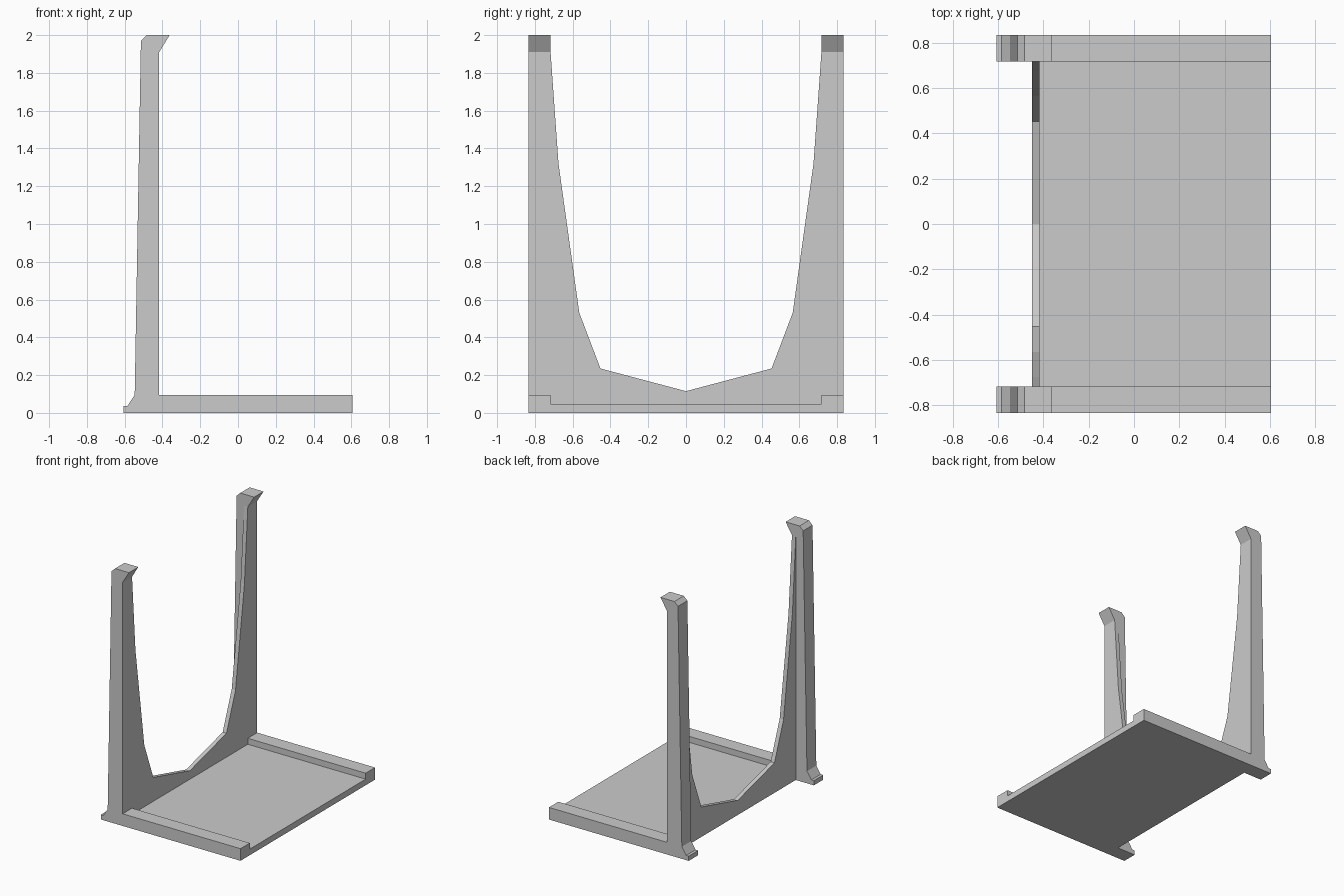
import bpy, bmesh
from mathutils import Vector

cube = bpy.data.objects.get("Cube")
if cube:
    bpy.data.objects.remove(cube, do_unlink=True)

grey = bpy.data.materials.new("plain_grey")
grey.use_nodes = True
colour = (0.6, 0.6, 0.6, 1)
grey.diffuse_color = colour
grey.node_tree.nodes["Principled BSDF"].inputs["Base Color"].default_value = colour


def extrude_profile(name, points, place, start, end):
    """Extrude a 2D outline along the axis chosen by place(u, v, depth)."""
    bm = bmesh.new()
    face = bm.faces.new([bm.verts.new(place(u, v, start)) for u, v in points])
    offset = Vector(place(0, 0, end)) - Vector(place(0, 0, start))
    new = bmesh.ops.extrude_face_region(bm, geom=[face])["geom"]
    verts = [g for g in new if isinstance(g, bmesh.types.BMVert)]
    bmesh.ops.translate(bm, verts=verts, vec=offset)
    bmesh.ops.recalc_face_normals(bm, faces=bm.faces)
    mesh = bpy.data.meshes.new(name)
    bm.to_mesh(mesh)
    bm.free()
    mesh.materials.append(grey)
    obj = bpy.data.objects.new(name, mesh)
    bpy.context.collection.objects.link(obj)
    return obj


def along_y(x, z, y):
    return (x, y, z)


def along_x(y, z, x):
    return (x, y, z)


INNER, OUTER = 0.717, 0.833      # side frame extents in y
BACK, FACE, END = -0.45, -0.417, 0.605

# Side frames: foot, post with hooked top, and raised rail in one outline
frame = [(-0.607, 0), (END, 0), (END, 0.095), (FACE, 0.095), (FACE, 1.91),
         (-0.362, 2), (-0.483, 2), (-0.514, 1.97), (-0.547, 0.095),
         (-0.585, 0.037), (-0.607, 0.037)]
for side, sign in (("left", 1), ("right", -1)):
    extrude_profile(side + "_frame", frame, along_y, sign * INNER, sign * OUTER)

# Base plate between the rails
plate = [(BACK, 0), (END, 0), (END, 0.048), (BACK, 0.048)]
extrude_profile("base_plate", plate, along_y, -INNER, INNER)

# Upright web with a scooped top edge, mirrored about the middle
half = [(INNER, 0.048), (INNER, 1.91), (0.675, 1.32), (0.565, 0.53), (0.453, 0.235)]
web = half + [(0, 0.115)] + [(-y, z) for y, z in reversed(half)]
extrude_profile("back_web", web, along_x, BACK, FACE)
